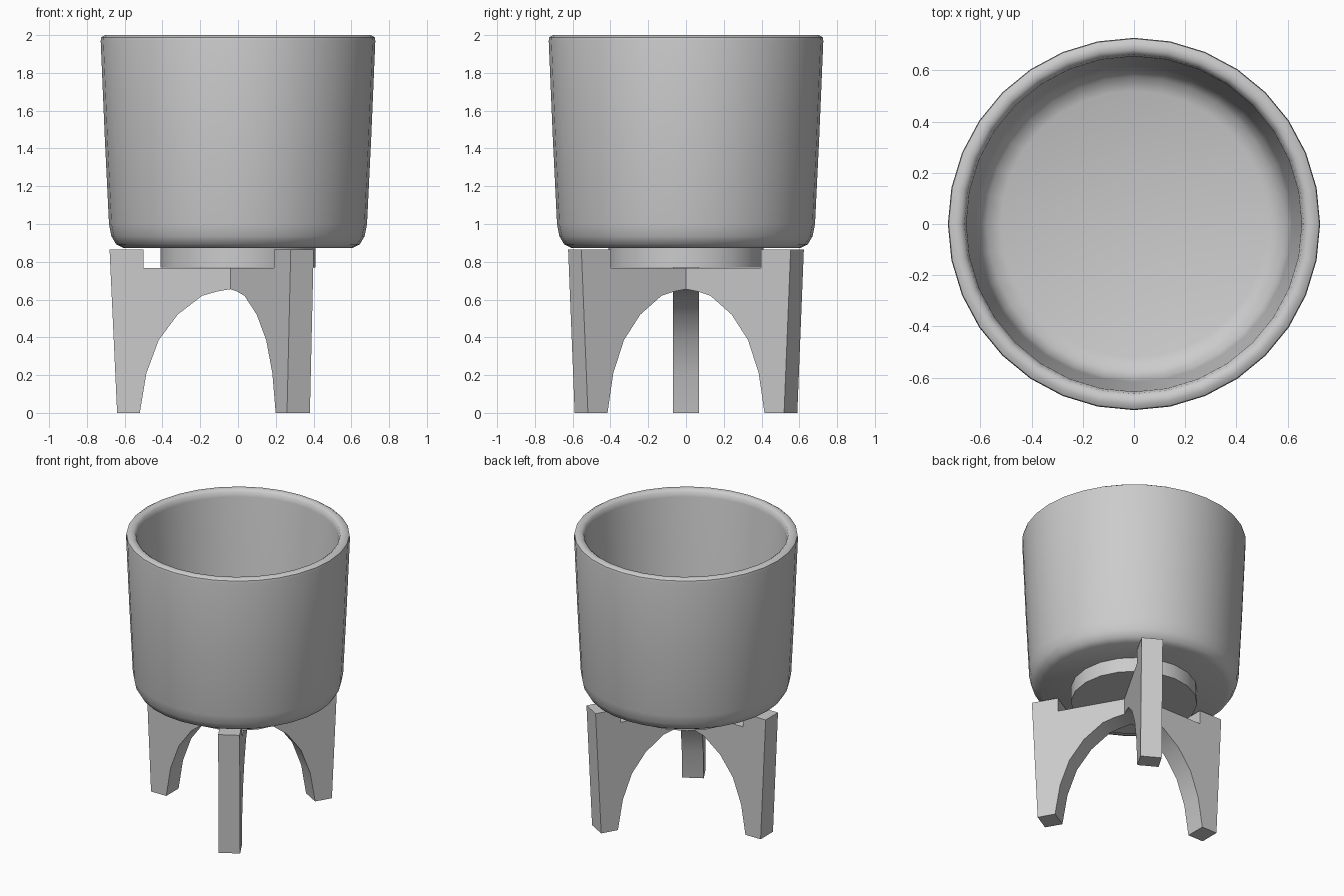
import bpy, bmesh, math

if "Cube" in bpy.data.objects:
    bpy.data.objects.remove(bpy.data.objects["Cube"])

clay = bpy.data.materials.new("light grey")
clay.diffuse_color = (0.6, 0.6, 0.6, 1)
clay.use_nodes = True
clay.node_tree.nodes["Principled BSDF"].inputs["Base Color"].default_value = clay.diffuse_color


def finish(bm, name, angle):
    bmesh.ops.remove_doubles(bm, verts=bm.verts, dist=0.0005)
    bmesh.ops.recalc_face_normals(bm, faces=bm.faces)
    mesh = bpy.data.meshes.new(name)
    bm.to_mesh(mesh)
    bm.free()
    mesh.materials.append(clay)
    ob = bpy.data.objects.new(name, mesh)
    bpy.context.collection.objects.link(ob)
    bpy.ops.object.select_all(action='DESELECT')
    ob.select_set(True)
    bpy.context.view_layer.objects.active = ob
    bpy.ops.object.shade_smooth_by_angle(angle=math.radians(angle))
    return ob


def lathe(name, profile, steps, angle):
    bm = bmesh.new()
    vs = [bm.verts.new((r, 0, z)) for r, z in profile]
    es = [bm.edges.new(p) for p in zip(vs, vs[1:])]
    bmesh.ops.spin(bm, geom=vs + es, cent=(0, 0, 0), axis=(0, 0, 1),
                   angle=2 * math.pi, steps=steps)
    return finish(bm, name, angle)


# Pot: tapered outer wall, rounded rim, hollow inside with filleted floor
lathe("pot", [(0, 0.872), (0.605, 0.872), (0.645, 0.892), (0.67, 0.935),
              (0.683, 1.0), (0.705, 1.45), (0.727, 1.97), (0.724, 1.988),
              (0.705, 2.0), (0.68, 1.998), (0.663, 1.985), (0.655, 1.95),
              (0.617, 1.08), (0.605, 1.02), (0.575, 0.975), (0.52, 0.955),
              (0, 0.95)], 32, 45)

# Foot disc under the pot
lathe("pot_foot", [(0, 0.77), (0.41, 0.77), (0.41, 0.874), (0, 0.874)], 20, 40)

# Stand: three arched legs meeting in a small triangular hub
W = 0.07
R0 = W / math.tan(math.radians(60))
leg = [(R0, 0.655), (0.11, 0.643), (0.19, 0.62), (0.32, 0.52), (0.42, 0.385),
       (0.485, 0.21), (0.52, 0), (0.64, 0), (0.68, 0.865), (0.50, 0.865),
       (0.50, 0.768), (R0, 0.768)]
bm = bmesh.new()
for a in (60, 180, 300):
    c, s = math.cos(math.radians(a)), math.sin(math.radians(a))
    sides = [[bm.verts.new((r * c - w * s, r * s + w * c, z)) for r, z in leg]
             for w in (-W, W)]
    bm.faces.new(sides[0])
    bm.faces.new(sides[1][::-1])
    for i in range(len(leg) - 1):
        bm.faces.new((sides[0][i], sides[0][i + 1], sides[1][i + 1], sides[1][i]))
for z in (0.655, 0.768):
    bm.faces.new([bm.verts.new((2 * R0 * math.cos(t), 2 * R0 * math.sin(t), z))
                  for t in (0, 2 * math.pi / 3, 4 * math.pi / 3)])
finish(bm, "three_leg_stand", 35)
